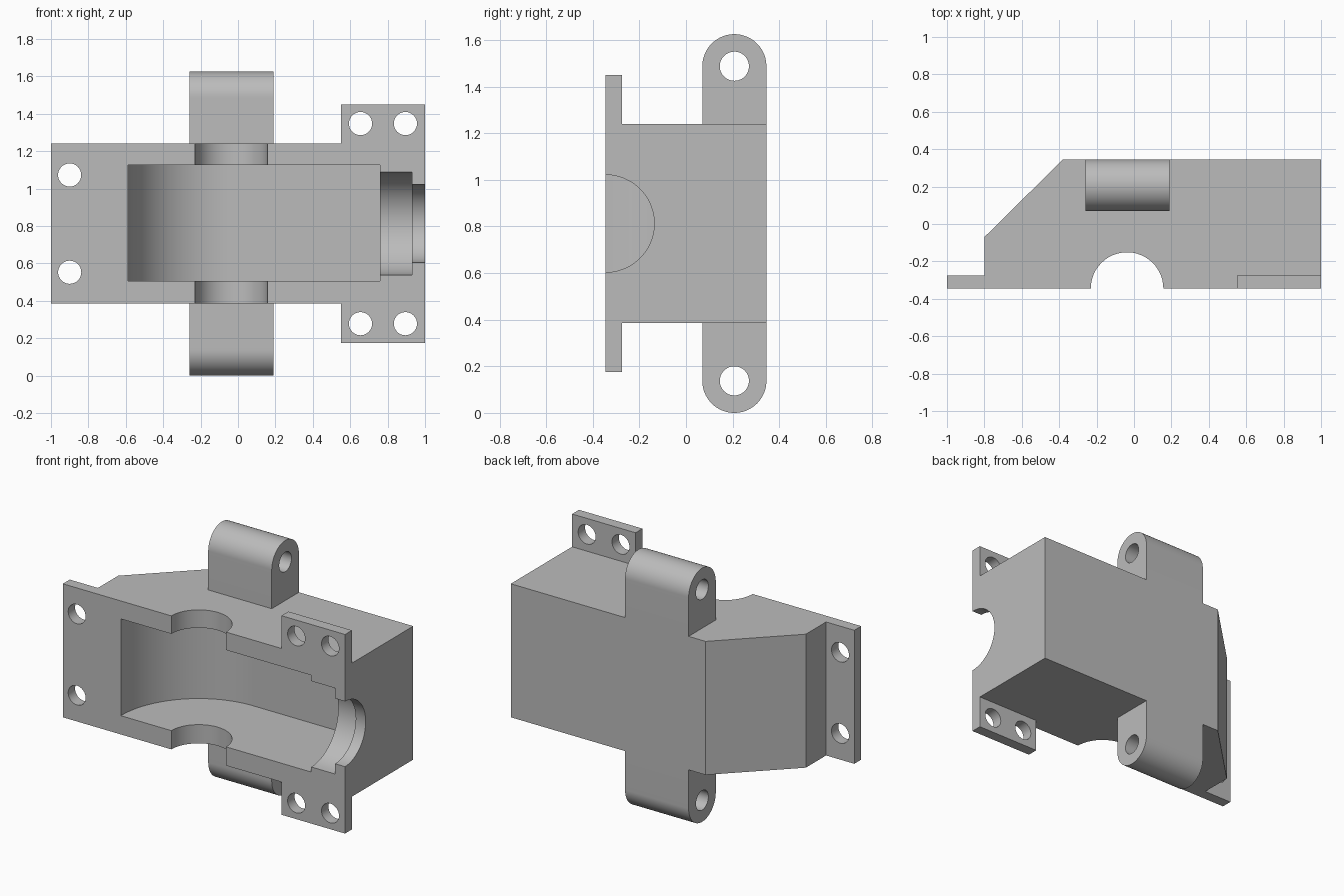
import bpy, bmesh, math

if "Cube" in bpy.data.objects:
    bpy.data.objects.remove(bpy.data.objects["Cube"], do_unlink=True)

FRONT, BACK = -0.345, 0.345
MID = 0.8125          # height of the symmetry plane
SHAFT_X = -0.037      # centre of the vertical shaft

grey = bpy.data.materials.new("cast grey")
grey.use_nodes = True
grey.diffuse_color = (0.5, 0.5, 0.5, 1)
grey.node_tree.nodes["Principled BSDF"].inputs["Base Color"].default_value = (0.5, 0.5, 0.5, 1)


def prism(name, axis, profile, lo, hi):
    """Extrude a 2D profile along an axis; the profile uses the other two axes in order."""
    place = {"x": lambda p, d: (d, p[0], p[1]),
             "y": lambda p, d: (p[0], d, p[1]),
             "z": lambda p, d: (p[0], p[1], d)}[axis]
    bm = bmesh.new()
    face = bm.faces.new([bm.verts.new(place(p, lo)) for p in profile])
    new = bmesh.ops.extrude_face_region(bm, geom=[face])["geom"]
    for v in new:
        if isinstance(v, bmesh.types.BMVert):
            v.co["xyz".index(axis)] = hi
    bmesh.ops.recalc_face_normals(bm, faces=bm.faces)
    mesh = bpy.data.meshes.new(name)
    bm.to_mesh(mesh)
    bm.free()
    mesh.materials.append(grey)
    ob = bpy.data.objects.new(name, mesh)
    bpy.context.collection.objects.link(ob)
    return ob


def arc(cx, cy, r, start=0, end=360, n=48):
    steps = n if end - start == 360 else n + 1
    angles = [math.radians(start + (end - start) * i / n) for i in range(steps)]
    return [(cx + r * math.cos(a), cy + r * math.sin(a)) for a in angles]


def rect(x0, x1, y0, y1):
    return [(x0, y0), (x1, y0), (x1, y1), (x0, y1)]


def combine(target, tool, operation):
    mod = target.modifiers.new(operation.lower(), "BOOLEAN")
    mod.operation, mod.solver, mod.object = operation, "EXACT", tool
    bpy.context.view_layer.objects.active = target
    bpy.ops.object.modifier_apply(modifier=mod.name)
    bpy.data.objects.remove(tool, do_unlink=True)


# Main block with sloped back corner and the left flange in one profile
housing = prism("gearbox_housing", "z",
                [(-1, FRONT), (1, FRONT), (1, BACK), (-0.38, BACK),
                 (-0.8, -0.07), (-0.8, -0.275), (-1, -0.275)],
                0.385, 1.24)

# Right mounting flange, taller than the block
combine(housing, prism("right_flange", "y", rect(0.55, 1, 0.175, 1.45), FRONT, -0.275), "UNION")

# Rounded hinge lugs above and below, each with a pin hole
LUG_Y, LUG_R = 0.2075, 0.1375
for s in (1, -1):
    z = MID + s * 0.675
    inner = MID + s * 0.35
    ends = arc(LUG_Y, z, LUG_R, 0, 180 * s) if s > 0 else arc(LUG_Y, z, LUG_R, -180, 0)[::-1]
    lug = prism("hinge_lug", "x", ends + [(LUG_Y - LUG_R, inner), (LUG_Y + LUG_R, inner)],
                -0.26, 0.19)
    combine(housing, lug, "UNION")
    combine(housing, prism("pin_hole", "x", arc(LUG_Y, z, 0.0625), -0.4, 0.4), "DIFFERENCE")

# Gear cavity: round at the left end, straight toward the right
cavity = arc(SHAFT_X, FRONT, 0.552, 90, 180) + [(SHAFT_X - 0.552, -0.5), (0.76, -0.5),
                                                (0.76, FRONT + 0.552)]
combine(housing, prism("gear_cavity", "z", cavity, 0.505, 1.125), "DIFFERENCE")

# Vertical shaft seat and stepped horizontal bore
combine(housing, prism("shaft_seat", "z", arc(SHAFT_X, FRONT, 0.194), 0.2, 1.4), "DIFFERENCE")
combine(housing, prism("bearing_bore", "x", arc(FRONT, MID, 0.275), 0.7, 0.93), "DIFFERENCE")
combine(housing, prism("outer_bore", "x", arc(FRONT, MID, 0.209), 0.85, 1.1), "DIFFERENCE")

# Bolt holes through both flanges
for x, dz in ((-0.9, 0.26), (0.655, 0.535), (0.895, 0.535)):
    for s in (1, -1):
        hole = prism("bolt_hole", "y", arc(x, MID + s * dz, 0.062, n=32), -0.5, -0.2)
        combine(housing, hole, "DIFFERENCE")

bpy.ops.object.select_all(action="DESELECT")
housing.select_set(True)
bpy.context.view_layer.objects.active = housing
bpy.ops.object.shade_smooth_by_angle(angle=math.radians(30))
